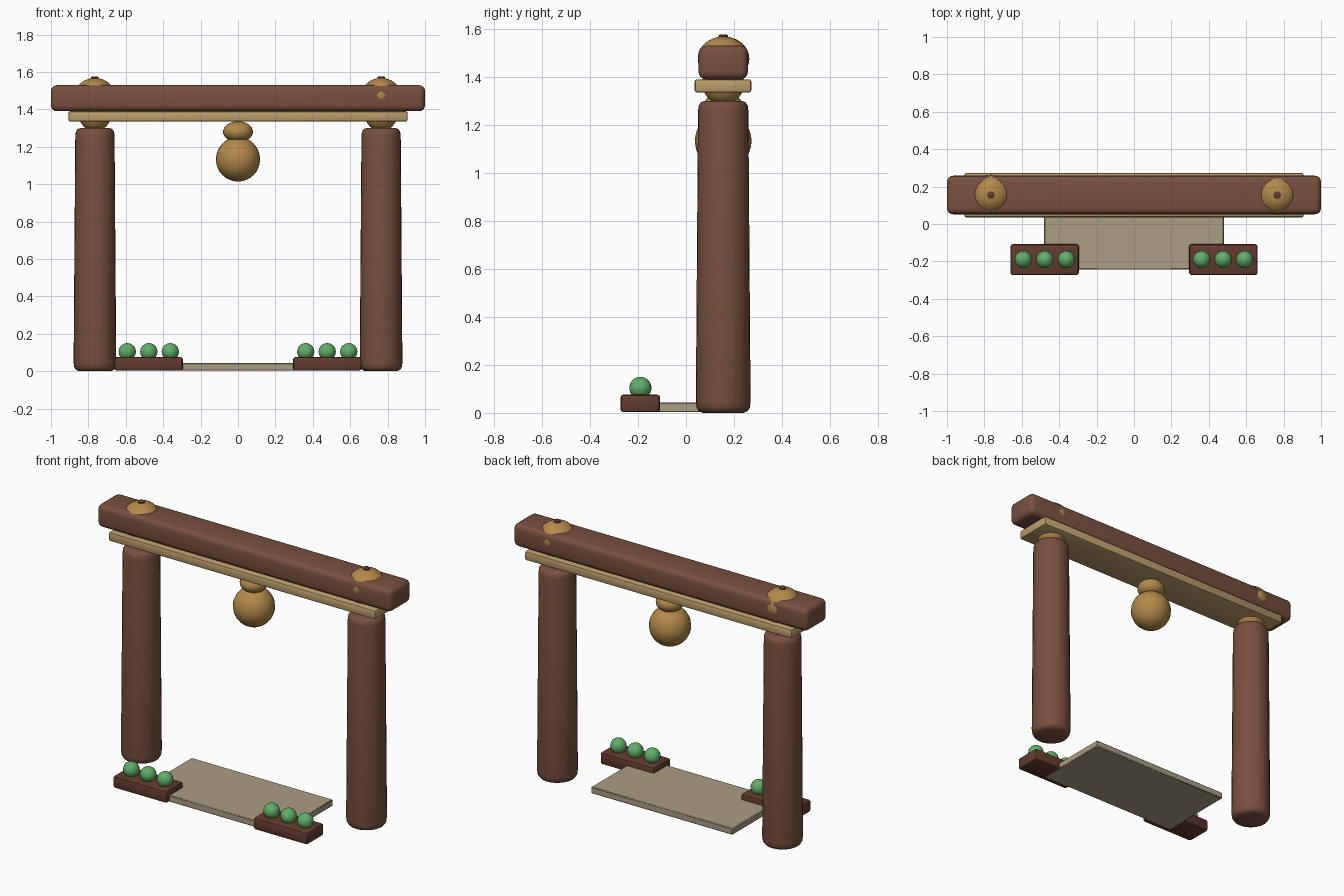
import bpy, bmesh, math
from mathutils import Matrix

if "Cube" in bpy.data.objects:
    bpy.data.objects.remove(bpy.data.objects["Cube"])


def material(name, rgb):
    m = bpy.data.materials.new(name)
    m.diffuse_color = (*rgb, 1)
    m.use_nodes = True
    m.node_tree.nodes["Principled BSDF"].inputs["Base Color"].default_value = m.diffuse_color
    return m


WOOD = material("red_brown_wood", (0.19, 0.08, 0.05))
DARK = material("dark_wood", (0.12, 0.043, 0.028))
TAN = material("tan_wood", (0.50, 0.34, 0.15))
BRASS = material("brass", (0.45, 0.25, 0.07))
STONE = material("pale_stone", (0.40, 0.34, 0.23))
GREEN = material("leaf_green", (0.12, 0.42, 0.14))


def finish(name, bm, mat, angle=40):
    bmesh.ops.recalc_face_normals(bm, faces=bm.faces)
    me = bpy.data.meshes.new(name)
    bm.to_mesh(me)
    bm.free()
    me.materials.append(mat)
    ob = bpy.data.objects.new(name, me)
    bpy.context.collection.objects.link(ob)
    bpy.ops.object.select_all(action='DESELECT')
    ob.select_set(True)
    bpy.context.view_layer.objects.active = ob
    bpy.ops.object.shade_smooth_by_angle(angle=math.radians(angle))
    return ob


def box(name, x, y, z, mat, bevel, segments=3):
    """Rounded box from (min, max) ranges."""
    bm = bmesh.new()
    mid = [(r[0] + r[1]) / 2 for r in (x, y, z)]
    size = [r[1] - r[0] for r in (x, y, z)]
    bmesh.ops.create_cube(bm, size=1, matrix=Matrix.Translation(mid) @ Matrix.Diagonal((*size, 1)))
    bmesh.ops.bevel(bm, geom=bm.edges[:], offset=bevel, segments=segments,
                    profile=0.5, affect='EDGES')
    return finish(name, bm, mat)


def ball(name, centre, radii, mat):
    bm = bmesh.new()
    bmesh.ops.create_uvsphere(bm, u_segments=24, v_segments=16, radius=1,
                              matrix=Matrix.Translation(centre) @ Matrix.Diagonal((*radii, 1)))
    return finish(name, bm, mat)


def lathe(name, x, y, profile, mat, steps=28):
    """Turn an (r, z) profile around a vertical axis."""
    bm = bmesh.new()
    vs = [bm.verts.new((x + r, y, z)) for r, z in profile]
    es = [bm.edges.new(p) for p in zip(vs, vs[1:])]
    bmesh.ops.spin(bm, geom=vs + es, cent=(x, y, 0), axis=(0, 0, 1),
                   angle=math.tau, steps=steps)
    bmesh.ops.remove_doubles(bm, verts=bm.verts, dist=1e-4)
    return finish(name, bm, mat)


Y = 0.155  # depth of the gate line

# Crossbeam and the thin board under it
box("top_beam", (-1, 1), (0.052, 0.258), (1.39, 1.53), WOOD, 0.032, 4)
box("under_board", (-0.907, 0.907), (0.036, 0.272), (1.335, 1.39), TAN, 0.01, 2)

# Tapered round posts with brass joints and caps
post = [(0, 0), (0.085, 0), (0.102, 0.008), (0.111, 0.022), (0.114, 0.045),
        (0.105, 1.26), (0.102, 1.28), (0.093, 1.294), (0.078, 1.30), (0.0, 1.30)]
for side, s in (("left", -1), ("right", 1)):
    x = 0.765 * s
    lathe(side + "_post", x, Y, post, WOOD)
    ball(side + "_joint", (x, Y, 1.375), (0.087, 0.087, 0.092), BRASS)
    ball(side + "_cap", (x, Y + (0.003 if s < 0 else 0), 1.475), (0.106, 0.106, 0.093), BRASS)
    lathe(side + "_cap_pin", x, Y, [(0, 1.54), (0.02, 1.54), (0.02, 1.572), (0.015, 1.576), (0, 1.576)],
          DARK, 16)

    # Planter with three round shrubs
    box(side + "_planter", tuple(sorted((0.295 * s, 0.66 * s))), (-0.273, -0.108),
        (0.003, 0.076), DARK, 0.012, 2)
    for i, dx in enumerate((0.362, 0.477, 0.592)):
        ball(f"{side}_shrub_{i + 1}", (dx * s, -0.19, 0.104), (0.046, 0.046, 0.046), GREEN)

# Hanging lantern: small neck bead over a large globe
ball("lantern_neck", (0, Y, 1.28), (0.08, 0.08, 0.056), BRASS)
ball("lantern_globe", (0, Y, 1.133), (0.118, 0.118, 0.119), BRASS)

# Threshold slab
box("threshold_slab", (-0.48, 0.48), (-0.243, 0.235), (0.003, 0.043), STONE, 0.004, 1)
